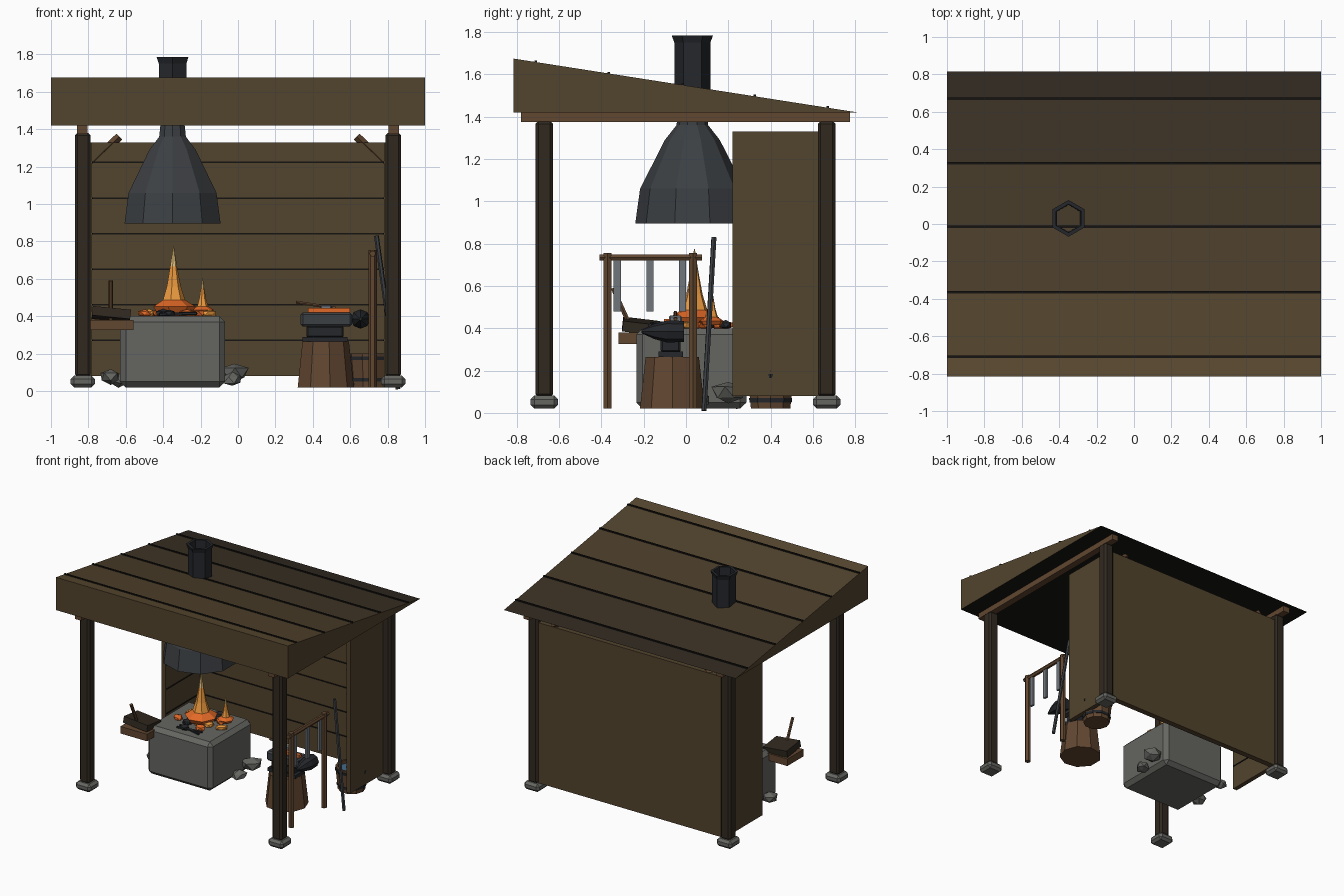
import bpy, bmesh, math, random
from mathutils import Vector, Matrix

if "Cube" in bpy.data.objects:
    bpy.data.objects.remove(bpy.data.objects["Cube"])
random.seed(4)


def mat(name, r, g, b):
    m = bpy.data.materials.new(name)
    m.diffuse_color = (r, g, b, 1)
    m.use_nodes = True
    m.node_tree.nodes["Principled BSDF"].inputs["Base Color"].default_value = m.diffuse_color
    return m


WOOD = mat("wood", .085, .056, .026)
DARK = mat("dark_wood", .03, .022, .014)
SEAM = mat("seam", .008, .007, .006)
OAK = mat("oak", .12, .062, .03)
STONE = mat("stone", .13, .13, .12)
IRON = mat("iron", .045, .05, .056)
BLACK = mat("black_iron", .018, .02, .024)
STEEL = mat("steel", .16, .18, .2)
EMBER = mat("ember", .75, .14, .02)
FIRE = mat("flame", .85, .33, .05)
GLOW = mat("flame_tip", .8, .55, .2)
WATER = mat("water", .06, .14, .25)


def finish(name, bm, *mats):
    bmesh.ops.recalc_face_normals(bm, faces=bm.faces)
    me = bpy.data.meshes.new(name)
    bm.to_mesh(me)
    bm.free()
    ob = bpy.data.objects.new(name, me)
    bpy.context.collection.objects.link(ob)
    for m in mats:
        me.materials.append(m)
    return ob


def box(name, x, y, z, m, bevel=0, rot=(0, 0, 0)):
    """Box from (min, max) ranges, turned about its own centre."""
    bm = bmesh.new()
    bmesh.ops.create_cube(bm, size=1)
    bmesh.ops.scale(bm, vec=[r[1] - r[0] for r in (x, y, z)], verts=bm.verts)
    if bevel:
        bmesh.ops.bevel(bm, geom=bm.edges[:], offset=bevel, segments=1, affect='EDGES')
    ob = finish(name, bm, m)
    ob.location = [sum(r) / 2 for r in (x, y, z)]
    ob.rotation_euler = rot
    return ob


def lathe(name, profile, sides, loc, mats, turn=0, pick=None, closed=False, rot=(0, 0, 0)):
    """Spin (radius, height) points about z; pick gives a material index per band."""
    bm = bmesh.new()
    rings = [[bm.verts.new((r * math.cos(turn + 2 * math.pi * i / sides),
                            r * math.sin(turn + 2 * math.pi * i / sides), z))
              for i in range(sides)] for r, z in profile]
    n = len(rings)
    for k in range(n if closed else n - 1):
        a, b = rings[k], rings[(k + 1) % n]
        for i in range(sides):
            j = (i + 1) % sides
            bm.faces.new((a[i], a[j], b[j], b[i])).material_index = pick[k] if pick else 0
    if not closed:
        bm.faces.new(rings[0])
        bm.faces.new(rings[-1]).material_index = pick[-1] if pick else 0
    ob = finish(name, bm, *mats)
    ob.location, ob.rotation_euler = loc, rot
    return ob


def rod(name, a, b, r, sides, m):
    a, b = Vector(a), Vector(b)
    ob = lathe(name, [(r, 0), (r, (b - a).length)], sides, a, [m])
    ob.rotation_euler = (b - a).to_track_quat('Z', 'Y').to_euler()
    return ob


def lump(name, loc, size, m, jitter=.2):
    bm = bmesh.new()
    bmesh.ops.create_icosphere(bm, subdivisions=1, radius=1)
    for v in bm.verts:
        v.co *= 1 + random.uniform(-jitter, jitter)
    bmesh.ops.scale(bm, vec=size, verts=bm.verts)
    bmesh.ops.rotate(bm, matrix=Matrix.Rotation(random.uniform(0, 6), 3, 'Z'), verts=bm.verts)
    ob = finish(name, bm, m)
    ob.location = loc
    return ob


# roof: wedge with board strips that darken to the back
slope = (1.42 - 1.675) / 1.63
def roof_z(y):
    return 1.675 + slope * (y + .815)

seams = [-.71, -.365, -.015, .325, .67]
tops = [-.815] + seams + [.815]
outline = [(y, roof_z(y)) for y in tops] + [(-.815, 1.42)]
bm = bmesh.new()
left, right = [[bm.verts.new((s, y, z)) for y, z in outline] for s in (-1, 1)]
for i in range(len(outline)):
    j = (i + 1) % len(outline)
    f = bm.faces.new((left[i], left[j], right[j], right[i]))
    f.material_index = i if i < 6 else (6 if i == 6 else 7)
    if j == 0:
        f.material_index = 7
    elif i == 6:
        f.material_index = 6
for side in (left, right):
    bm.faces.new(side).material_index = 7
boards = [mat(f"board_{i}", .1 - .014 * i, .067 - .009 * i, .03 - .003 * i) for i in range(6)]
bm.faces.ensure_lookup_table()
finish("roof", bm, *boards, SEAM, WOOD)
for y in seams:
    box("roof_seam", (-1, 1), (y - .006, y + .006), (roof_z(y) - .006, roof_z(y) + .008), SEAM)
bpy.context.view_layer.update()

# frame: posts, footings, side beams, braces and side walls
for s in (-1, 1):
    def sx(a, b):
        return tuple(sorted((s * a, s * b)))
    for y in (-.67, .665):
        box("post", sx(.788, .872), (y - .042, y + .042), (.075, 1.38), DARK, .014)
        box("footing", sx(.765, .895), (y - .065, y + .065), (.02, .082), STONE, .018)
    box("side_beam", sx(.805, .86), (-.78, .775), (1.375, 1.425), OAK)
    rod("brace", (s * .82, .665, 1.18), (s * .635, .665, 1.36), .022, 4, OAK)
    box("side_wall", sx(.78, .815), (.22, .67), (.08, 1.33), WOOD)
    for k in range(6):
        z = .272 + .19 * k
        box("side_wall_seam", sx(.775, .782), (.222, .645), (z - .004, z + .004), SEAM)

# back wall with board seams
box("back_wall", (-.8, .8), (.645, .69), (.08, 1.33), WOOD)
for k in range(6):
    z = .272 + .19 * k
    box("back_wall_seam", (-.78, .78), (.64, .647), (z - .004, z + .004), SEAM)

# smoke hood and chimney
hood = lathe("smoke_hood", [(.27, .895), (.247, 1.06), (.13, 1.29), (.075, 1.36), (.065, 1.45),
                            (.055, 1.45), (.065, 1.36), (.12, 1.285), (.236, 1.055), (.258, .895)],
             10, (-.35, .03, 0), [IRON], math.pi / 2, closed=True)
lathe("chimney", [(.085, 1.42), (.085, 1.75), (.098, 1.785), (.076, 1.785), (.07, 1.42)],
      6, (-.35, .03, 0), [BLACK], math.pi / 2, closed=True)

# forge block with rocks round it
box("forge_block", (-.63, -.07), (-.235, .285), (.02, .4), STONE, .03)
for x, y, z, r in [(-.02, .2, .095, .075), (-.03, .06, .06, .05), (-.68, -.06, .075, .055), (-.64, .24, .06, .05)]:
    lump("rock", (x, y, z), (r * 1.1, r, r * .75), STONE)

# coals and flames
for i in range(16):
    a = i * 2.4
    d = .05 + .011 * i
    lump("coal", (-.34 + d * math.cos(a), .05 + d * math.sin(a) * .85, .415), (.042, .032, .022),
         (EMBER, FIRE, EMBER, BLACK)[i % 4])
for x, y, r, h in [(-.345, .04, .12, .36), (-.19, .12, .06, .19)]:
    lathe("flame", [(r * .8, 0), (r, .1 * h), (r * .52, .2 * h), (r * .33, .4 * h), (r * .16, .7 * h), (.002, h)],
          7, (x, y, .415), [EMBER, FIRE, GLOW], pick=[0, 0, 1, 1, 2])

# tongs lying on the forge
for d in (-.02, .02):
    rod("tongs", (-.42, -.13 + d, .41), (-.22, -.15 - d, .415), .009, 5, BLACK)

# bellows on a tray with lever
box("bellows_tray", (-.79, -.56), (-.32, -.12), (.325, .38), OAK)
box("bellows", (-.78, -.575), (-.3, -.13), (.385, .435), DARK, rot=(-.12, .1, 0))
rod("bellows_lever", (-.68, -.25, .38), (-.68, -.345, .59), .012, 6, OAK)

# anvil on a stump
lathe("stump", [(.155, .02), (.128, .265)], 9, (.465, -.065, 0), [OAK])
box("anvil_foot", (.345, .585), (-.13, -.015), (.265, .29), BLACK)
box("anvil_waist", (.365, .565), (-.12, -.025), (.285, .35), BLACK, .01)
box("anvil_body", (.335, .61), (-.135, -.01), (.345, .42), IRON, .012)
lathe("anvil_horn", [(.05, -.08), (.052, 0), (.036, .06), (.008, .12)], 8, (.655, -.09, .385), [BLACK],
      rot=(math.pi / 2, 0, 0))
box("hot_bar", (.375, .6), (-.105, -.075), (.42, .443), EMBER)
box("hammer_head", (.44, .5), (-.08, -.02), (.42, .46), STEEL, .006)
rod("hammer_handle", (.31, -.05, .475), (.52, -.05, .443), .009, 6, OAK)

# tool rack with hanging tools
for y in (-.372, .033):
    rod("rack_post", (.72, y, .02), (.72, y, .755), .022, 6, OAK)
rod("rack_bar", (.72, -.41, .735), (.72, .075, .735), .017, 6, OAK)
for y, z in [(-.325, .48), (-.17, .48), (-.017, .48)]:
    box("hanging_tool", (.708, .726), (y - .017, y + .017), (z, .725), STEEL)
rod("leaning_poker", (.855, .085, .01), (.74, .132, .83), .013, 6, IRON)

# water bucket
lathe("bucket", [(.098, .02), (.116, .2), (.1, .2), (.1, .175)], 10, (.7, .4, 0), [OAK, WATER], pick=[0, 0, 0, 1])
for z, r in [(.05, .105), (.165, .117)]:
    lathe("bucket_band", [(r - .012, z), (r, z), (r + .002, z + .02), (r - .012, z + .02)], 10, (.7, .4, 0),
          [BLACK], closed=True)
